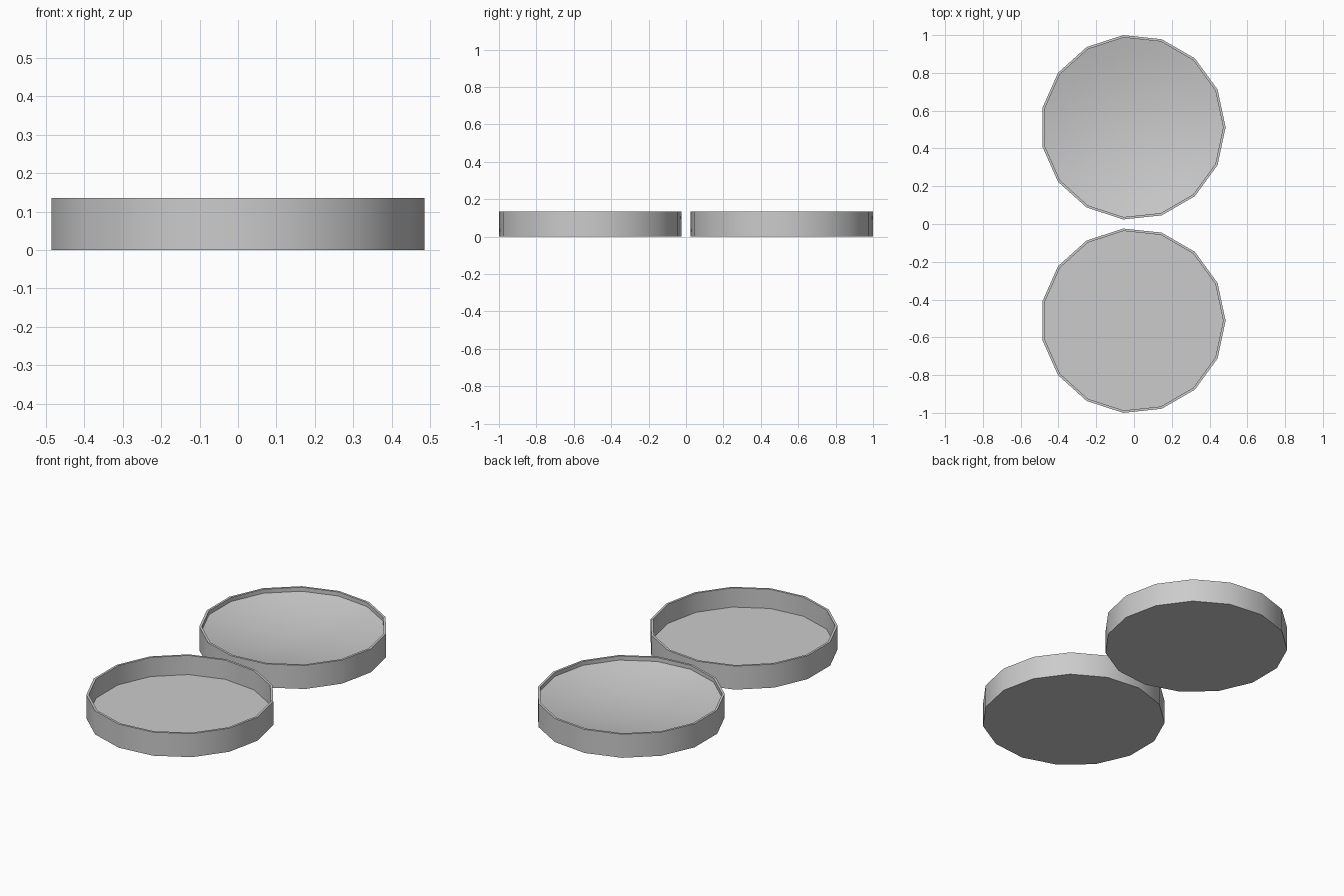
import bpy, bmesh
from math import cos, sin, tau, radians

if "Cube" in bpy.data.objects:
    bpy.data.objects.remove(bpy.data.objects["Cube"])

SIDES = 15
R, WALL, H, FLOOR = 0.4905, 0.013, 0.135, 0.025
CX, CY = -0.0055, 0.512


def lathe(name, profile, location):
    """Spin (radius, z) points into a 15-sided solid; radius 0 makes a pole."""
    bm = bmesh.new()
    rings = []
    for r, z in profile:
        if r == 0:
            rings.append([bm.verts.new((0, 0, z))] * SIDES)
        else:
            rings.append([bm.verts.new((r * cos(tau * i / SIDES), r * sin(tau * i / SIDES), z))
                          for i in range(SIDES)])
    for a, b in zip(rings, rings[1:]):
        for i in range(SIDES):
            j = (i + 1) % SIDES
            bm.faces.new(dict.fromkeys((a[i], a[j], b[j], b[i])))
    # flat caps where the profile does not end in a pole
    if profile[0][0] > 0:
        bm.faces.new(rings[0][::-1])
    if profile[-1][0] > 0:
        bm.faces.new(rings[-1])
    bmesh.ops.recalc_face_normals(bm, faces=bm.faces)
    mesh = bpy.data.meshes.new(name)
    bm.to_mesh(mesh)
    bm.free()
    obj = bpy.data.objects.new(name, mesh)
    obj.location = location
    bpy.context.collection.objects.link(obj)
    bpy.ops.object.select_all(action='DESELECT')
    obj.select_set(True)
    bpy.context.view_layer.objects.active = obj
    bpy.ops.object.shade_smooth_by_angle(angle=radians(30))
    return obj


# Two thin-walled round shells
inner = R - WALL
shell = [(R, 0), (R, H), (inner, H), (inner, FLOOR)]
lathe("empty_shell", shell, (CX, -CY, 0))
lathe("dish_shell", shell, (CX, CY, 0))

# Concave dish filling the back shell
EDGE, DEPTH, RINGS = 0.112, 0.06, 6
bowl = [(inner, FLOOR)]
for k in range(RINGS, -1, -1):
    t = k / RINGS
    bowl.append((inner * t, EDGE - DEPTH * (1 - t * t)))
lathe("concave_dish", bowl, (CX, CY, 0))
